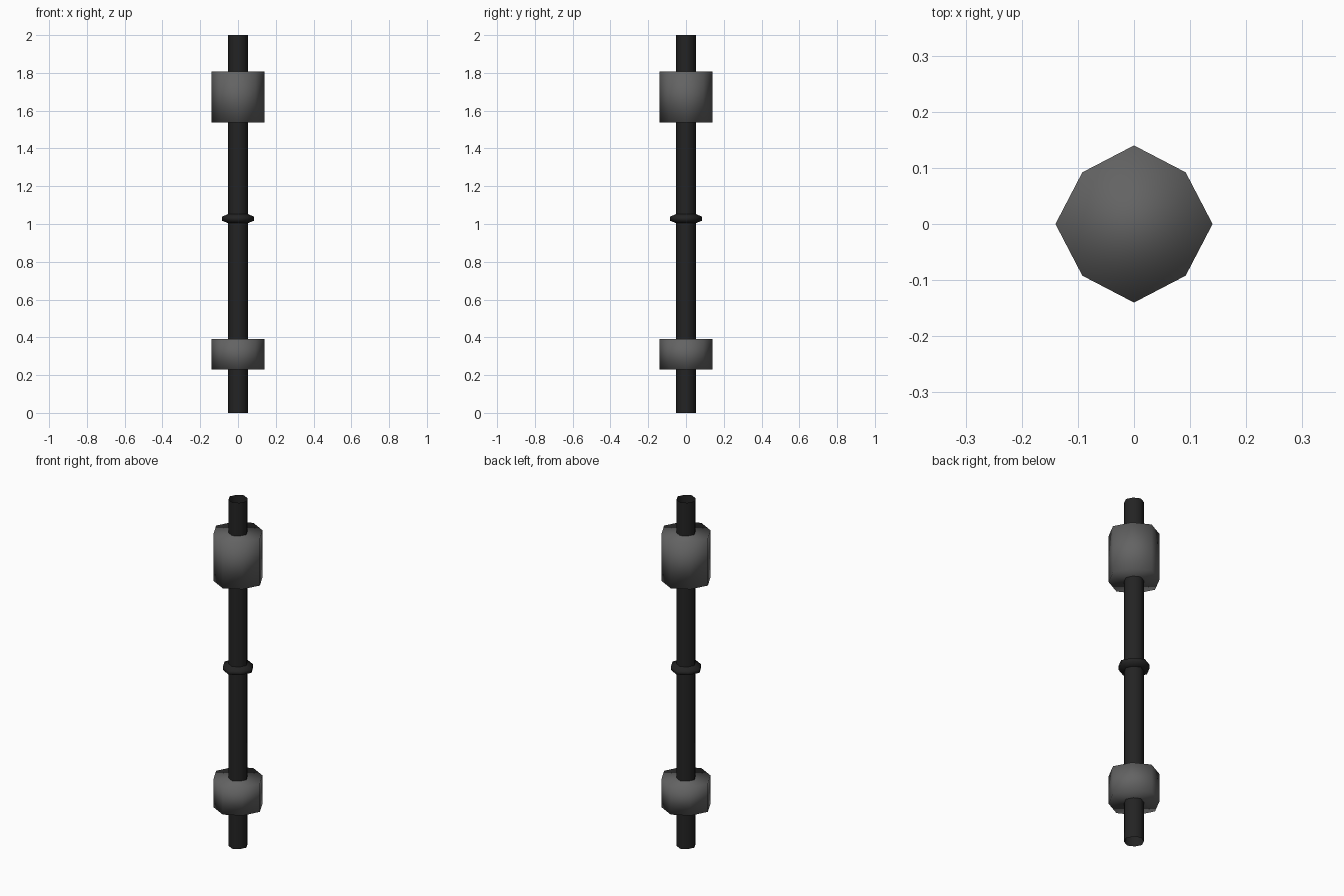
import bpy, bmesh, math

if "Cube" in bpy.data.objects:
    bpy.data.objects.remove(bpy.data.objects["Cube"])

def material(name, v):
    m = bpy.data.materials.new(name)
    m.diffuse_color = (v, v, v, 1)
    m.use_nodes = True
    m.node_tree.nodes["Principled BSDF"].inputs["Base Color"].default_value = m.diffuse_color
    return m

black = material("black_rod", 0.017)
grey = material("mid_grey", 0.125)
SIDES = 8

def lathe(name, profile, mat, capped=False):
    """Eight-sided smooth solid from (radius, z) rings; diagonals are slightly pulled in."""
    bm = bmesh.new()
    rings = []
    for r, z in profile:
        ring = []
        for i in range(SIDES):
            a = 2 * math.pi * i / SIDES
            k = r * (0.93 if i % 2 else 1.0)
            ring.append(bm.verts.new((k * math.cos(a), k * math.sin(a), z)))
        rings.append(ring)
    for lo, hi in zip(rings, rings[1:]):
        for i in range(SIDES):
            j = (i + 1) % SIDES
            bm.faces.new((lo[i], lo[j], hi[j], hi[i]))
    if capped:
        bm.faces.new(rings[0][::-1])
        bm.faces.new(rings[-1])
    for f in bm.faces:
        f.smooth = True
    me = bpy.data.meshes.new(name)
    bm.to_mesh(me)
    bm.free()
    me.materials.append(mat)
    ob = bpy.data.objects.new(name, me)
    bpy.context.collection.objects.link(ob)
    return ob

# Long open tube
lathe("rod", [(0.054, 0.0), (0.054, 2.0)], black)
# Small collar at the middle
lathe("middle_collar", [(0.054, 1.005), (0.086, 1.018), (0.086, 1.038), (0.054, 1.052)], black)
# Thick grips, closed at both ends
lathe("upper_grip", [(0.14, 1.537), (0.14, 1.808)], grey, True)
lathe("lower_grip", [(0.14, 0.23), (0.14, 0.392)], grey, True)
